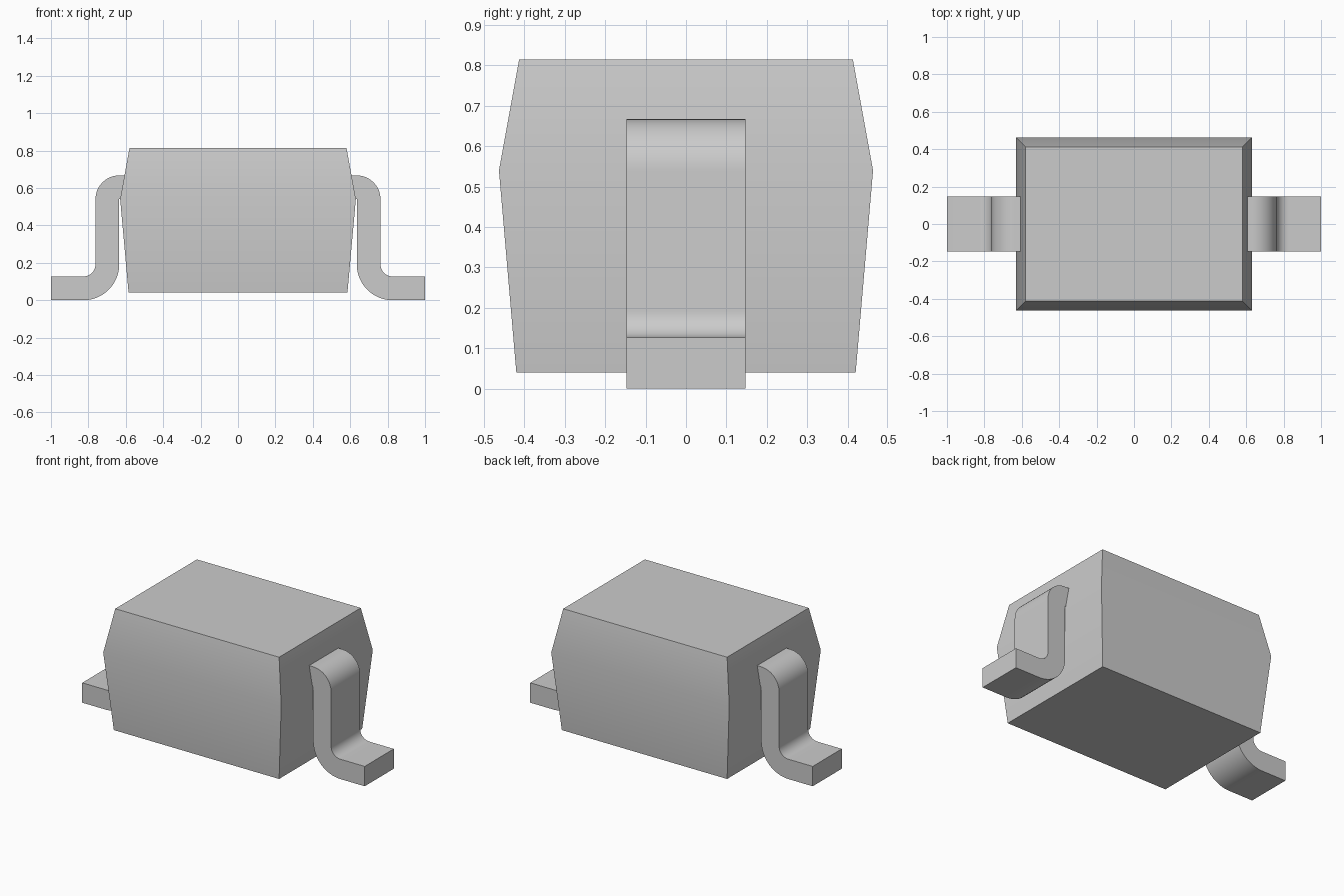
import bpy, bmesh, math
from math import sin, cos, pi

if "Cube" in bpy.data.objects:
    bpy.data.objects.remove(bpy.data.objects["Cube"], do_unlink=True)

grey = bpy.data.materials.new("plain grey")
grey.use_nodes = True
grey.diffuse_color = (0.6, 0.6, 0.6, 1)
grey.node_tree.nodes["Principled BSDF"].inputs["Base Color"].default_value = (0.6, 0.6, 0.6, 1)


def finish(name, bm):
    """Turn a bmesh into a smooth-by-angle object."""
    bmesh.ops.recalc_face_normals(bm, faces=bm.faces)
    mesh = bpy.data.meshes.new(name)
    bm.to_mesh(mesh)
    bm.free()
    mesh.materials.append(grey)
    obj = bpy.data.objects.new(name, mesh)
    bpy.context.collection.objects.link(obj)
    bpy.ops.object.select_all(action="DESELECT")
    obj.select_set(True)
    bpy.context.view_layer.objects.active = obj
    bpy.ops.object.shade_smooth_by_angle(angle=math.radians(30))
    return obj


def arc(cx, cz, r, start, end, steps=12):
    angles = [start + (end - start) * i / steps for i in range(steps + 1)]
    return [(cx + r * cos(a), cz + r * sin(a)) for a in angles]


# Moulded body: rectangular sections, widest at the parting line
bm = bmesh.new()
rings = []
for z, hx, hy in ((0.04, 0.585, 0.42), (0.54, 0.63, 0.463), (0.815, 0.58, 0.413)):
    rings.append([bm.verts.new((sx * hx, sy * hy, z))
                  for sx, sy in ((-1, -1), (1, -1), (1, 1), (-1, 1))])
for low, high in zip(rings, rings[1:]):
    for i in range(4):
        j = (i + 1) % 4
        bm.faces.new((low[i], low[j], high[j], high[i]))
bm.faces.new(rings[0])
bm.faces.new(rings[-1])
finish("body", bm)

# Gull-wing leads: bent strip outline extruded across the width
T = 0.127
outline = [(1, 0), (1, T)]
outline += arc(0.827, T + 0.065, 0.065, 1.5 * pi, pi)
outline += arc(0.635, 0.667 - T, T, 0, pi / 2)
outline += [(0.57, 0.667), (0.57, 0.667 - T), (0.635, 0.667 - T)]
outline += arc(0.827, 0.192, 0.192, pi, 1.5 * pi)
for name, side in (("left_lead", 1), ("right_lead", -1)):
    bm = bmesh.new()
    face = bm.faces.new([bm.verts.new((side * x, -0.147, z)) for x, z in outline])
    new = bmesh.ops.extrude_face_region(bm, geom=[face])["geom"]
    bmesh.ops.translate(bm, vec=(0, 0.294, 0),
                        verts=[v for v in new if isinstance(v, bmesh.types.BMVert)])
    finish(name, bm)
